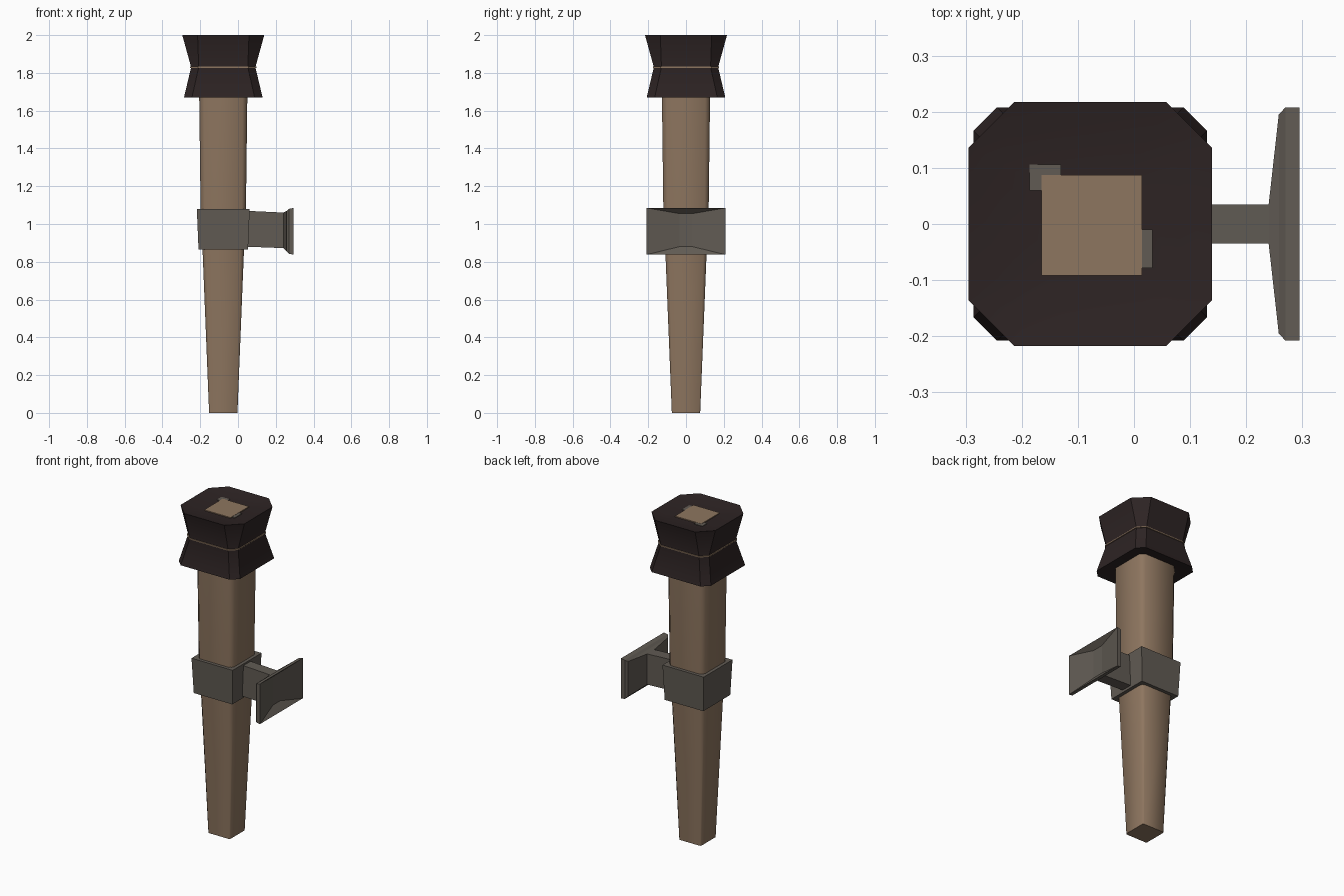
import bpy, bmesh, math

if "Cube" in bpy.data.objects:
    bpy.data.objects.remove(bpy.data.objects["Cube"])

CX = -0.078  # axis of the torch shaft


def material(name, rgb):
    m = bpy.data.materials.new(name)
    m.diffuse_color = (*rgb, 1)
    m.use_nodes = True
    m.node_tree.nodes["Principled BSDF"].inputs["Base Color"].default_value = m.diffuse_color
    return m


wood = material("wood", (0.27, 0.18, 0.115))
cloth = material("dark_cloth", (0.026, 0.017, 0.017))
metal = material("grey_metal", (0.12, 0.105, 0.088))


def octagon(h, c, z):
    """Square of half width h with corners cut by c, around the shaft axis."""
    a = h - c
    pts = [(h, -a), (h, a), (a, h), (-a, h), (-h, a), (-h, -a), (-a, -h), (a, -h)]
    return [(CX + x, y, z) for x, y in pts]


def square(h, z):
    return [(CX + x * h, y * h, z) for x, y in ((1, -1), (1, 1), (-1, 1), (-1, -1))]


def plate_ring(x, y, z0, z1):
    return [(x, -y, z0), (x, y, z0), (x, y, z1), (x, -y, z1)]


def loft(name, rings, mat, closed=False, smooth=None):
    """Skin a list of rings; cap the ends, or join last to first when closed."""
    bm = bmesh.new()
    vr = [[bm.verts.new(p) for p in r] for r in rings]
    n = len(vr[0])
    pairs = list(zip(vr, vr[1:])) + ([(vr[-1], vr[0])] if closed else [])
    for a, b in pairs:
        for i in range(n):
            j = (i + 1) % n
            bm.faces.new((a[i], a[j], b[j], b[i]))
    if not closed:
        bm.faces.new(vr[0][::-1])
        bm.faces.new(vr[-1])
    bmesh.ops.recalc_face_normals(bm, faces=bm.faces)
    me = bpy.data.meshes.new(name)
    bm.to_mesh(me)
    bm.free()
    me.materials.append(mat)
    ob = bpy.data.objects.new(name, me)
    bpy.context.collection.objects.link(ob)
    if smooth:
        bpy.ops.object.select_all(action='DESELECT')
        ob.select_set(True)
        bpy.context.view_layer.objects.active = ob
        bpy.ops.object.shade_smooth_by_angle(angle=math.radians(smooth))
    return ob


def box(name, x0, x1, y0, y1, z0, z1, mat):
    loft(name, [[(x0, y0, z), (x1, y0, z), (x1, y1, z), (x0, y1, z)] for z in (z0, z1)], mat)


# tapering wooden shaft with softened corners
loft("shaft", [octagon(0.075, 0.006, 0), octagon(0.11, 0.018, 0.87),
               octagon(0.12, 0.022, 1.08), octagon(0.128, 0.026, 1.72)], wood, smooth=50)

# cloth wrap: lower skirt, waist and flared top with a shallow dish
loft("cloth_wrap", [octagon(0.12, 0.025, 1.69), octagon(0.208, 0.042, 1.67),
                    octagon(0.17, 0.04, 1.83), octagon(0.217, 0.081, 2.0),
                    octagon(0.16, 0.05, 1.987), octagon(0.08, 0.02, 1.982)],
     cloth, smooth=40)

# thin cord at the waist
loft("waist_cord", [octagon(0.165, 0.038, 1.826), octagon(0.176, 0.042, 1.827),
                    octagon(0.176, 0.042, 1.833), octagon(0.165, 0.038, 1.834)],
     wood, closed=True)

# shaft end showing through the top, with small grey edges
box("shaft_end", -0.165, 0.014, -0.092, 0.087, 1.98, 1.988, wood)
box("end_patch_left", -0.186, -0.13, 0.06, 0.106, 1.98, 1.987, metal)
box("end_patch_right", 0.0, 0.033, -0.078, -0.01, 1.98, 1.987, metal)

# square metal collar
loft("collar", [square(0.131, 0.865), square(0.14, 1.08),
                square(0.112, 1.08), square(0.105, 0.865)], metal, closed=True)

# arm reaching to the wall plate
loft("bracket_arm", [plate_ring(0.04, 0.035, 0.88, 1.07),
                     plate_ring(0.25, 0.035, 0.872, 1.06)], metal)

# flared wall plate, hollow on the outer side
loft("wall_plate", [plate_ring(0.24, 0.035, 0.872, 1.06),
                    plate_ring(0.258, 0.195, 0.855, 1.07),
                    plate_ring(0.27, 0.208, 0.842, 1.08),
                    plate_ring(0.295, 0.208, 0.838, 1.085),
                    plate_ring(0.262, 0.035, 0.88, 1.055)], metal)
